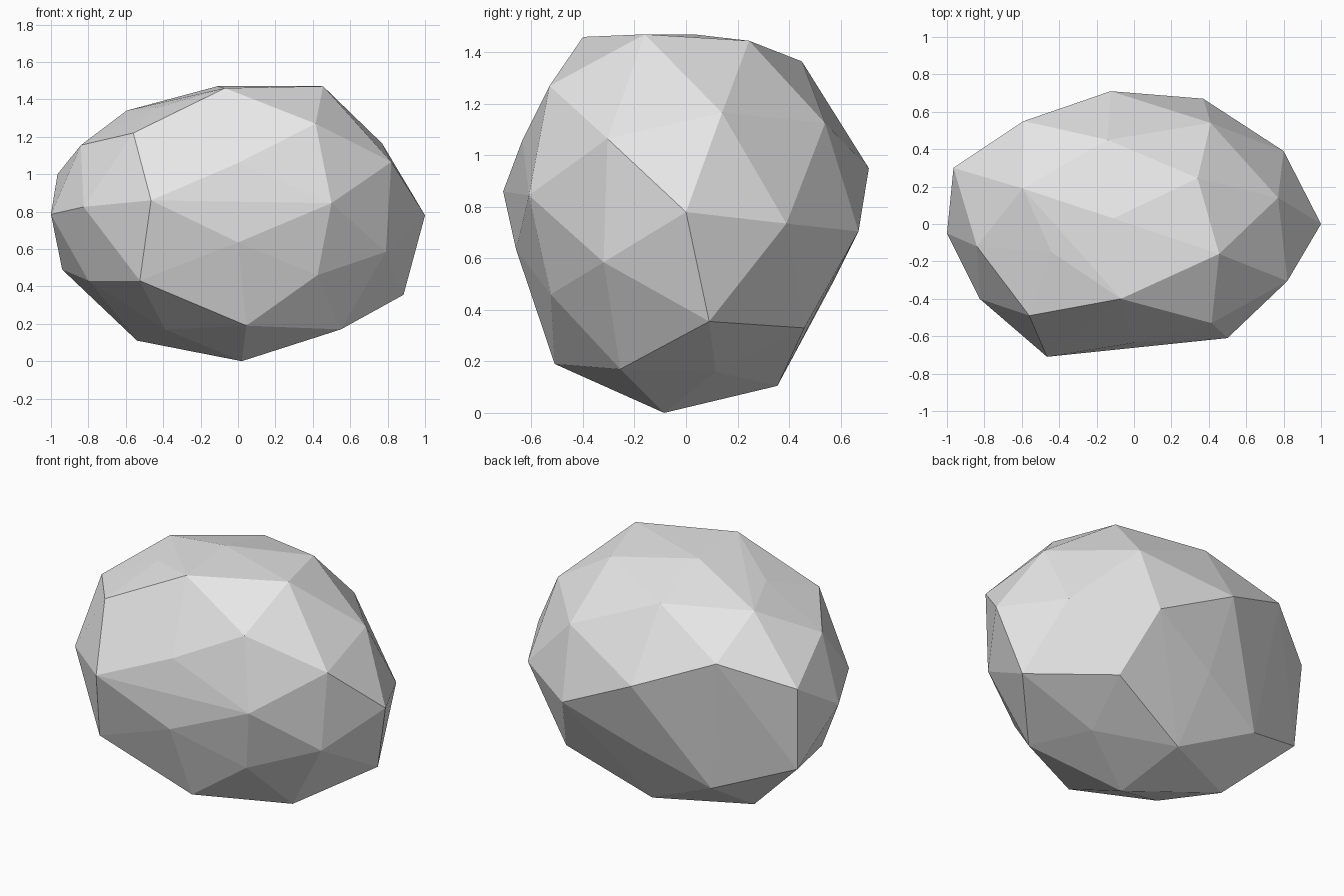
import bpy
import bmesh
from mathutils import Vector

default_cube = bpy.data.objects.get("Cube")
if default_cube is not None:
    bpy.data.objects.remove(default_cube, do_unlink=True)

UNIT = 0.01  # corner positions are given in hundredths

# Corners of the faceted boulder, grouped into strata from top to bottom
CROWN = [(-7, -40, 146), (-11, 3, 147), (45.5, -16, 147), (34, 24.5, 144.5),
         (-14, 45, 136.5), (-59.5, 19, 134), (-44, -15, 135.5)]
SHOULDER = [(-56, -49, 122), (0, -63.5, 106), (41.5, -53, 127), (82, -30.5, 106.5),
            (77, 14, 116.5), (41, 54, 112.5), (-59, 55, 115), (-96.5, 30, 100),
            (-84, -12, 115.5)]
BELLY = [(-46.5, -71, 86), (0, -66, 63.5), (50, -61, 84.5), (79, -32, 58.5),
         (100, 0, 78), (80, 39, 73.5), (37, 67, 70.5), (-12.5, 71, 95),
         (-54, 50, 72), (-100, -5, 78.5), (-82.5, -40, 82.5)]
SKIRT = [(-52.5, -59, 43), (42.5, -52.5, 46), (88.5, 9, 35.5), (49, 46, 33),
         (-7, 57, 50.5), (-49, 45.5, 32.5), (-94, 26.5, 49), (-80, -17.5, 43)]
BASE = [(4.5, -51, 19), (55, -25.5, 17), (40, 11.5, 16), (-2, 35.5, 10.5),
        (-54, 11, 11), (-39, -26.5, 17), (2, -8.5, 0)]


def make_material(name, color):
    material = bpy.data.materials.new(name)
    material.use_nodes = True
    material.diffuse_color = color
    shader = next(node for node in material.node_tree.nodes
                  if node.type == 'BSDF_PRINCIPLED')
    shader.inputs["Base Color"].default_value = color
    return material


def make_boulder(name, strata, material):
    """Wrap the strata corners in a skin of flat triangles."""
    bm = bmesh.new()
    for stratum in strata:
        for corner in stratum:
            bm.verts.new(Vector(corner) * UNIT)
    hull = bmesh.ops.convex_hull(bm, input=bm.verts[:])

    # Drop corners that fall just inside the skin
    spare = {item for item in hull["geom_interior"] + hull["geom_unused"]
             if isinstance(item, bmesh.types.BMVert)}
    bmesh.ops.delete(bm, geom=list(spare), context='VERTS')
    bmesh.ops.recalc_face_normals(bm, faces=bm.faces[:])
    for face in bm.faces:
        face.smooth = False

    mesh = bpy.data.meshes.new(name)
    bm.to_mesh(mesh)
    bm.free()
    mesh.materials.append(material)
    boulder = bpy.data.objects.new(name, mesh)
    bpy.context.collection.objects.link(boulder)
    return boulder


stone_grey = make_material("stone_grey", (0.8, 0.8, 0.8, 1.0))
make_boulder("boulder", [CROWN, SHOULDER, BELLY, SKIRT, BASE], stone_grey)
